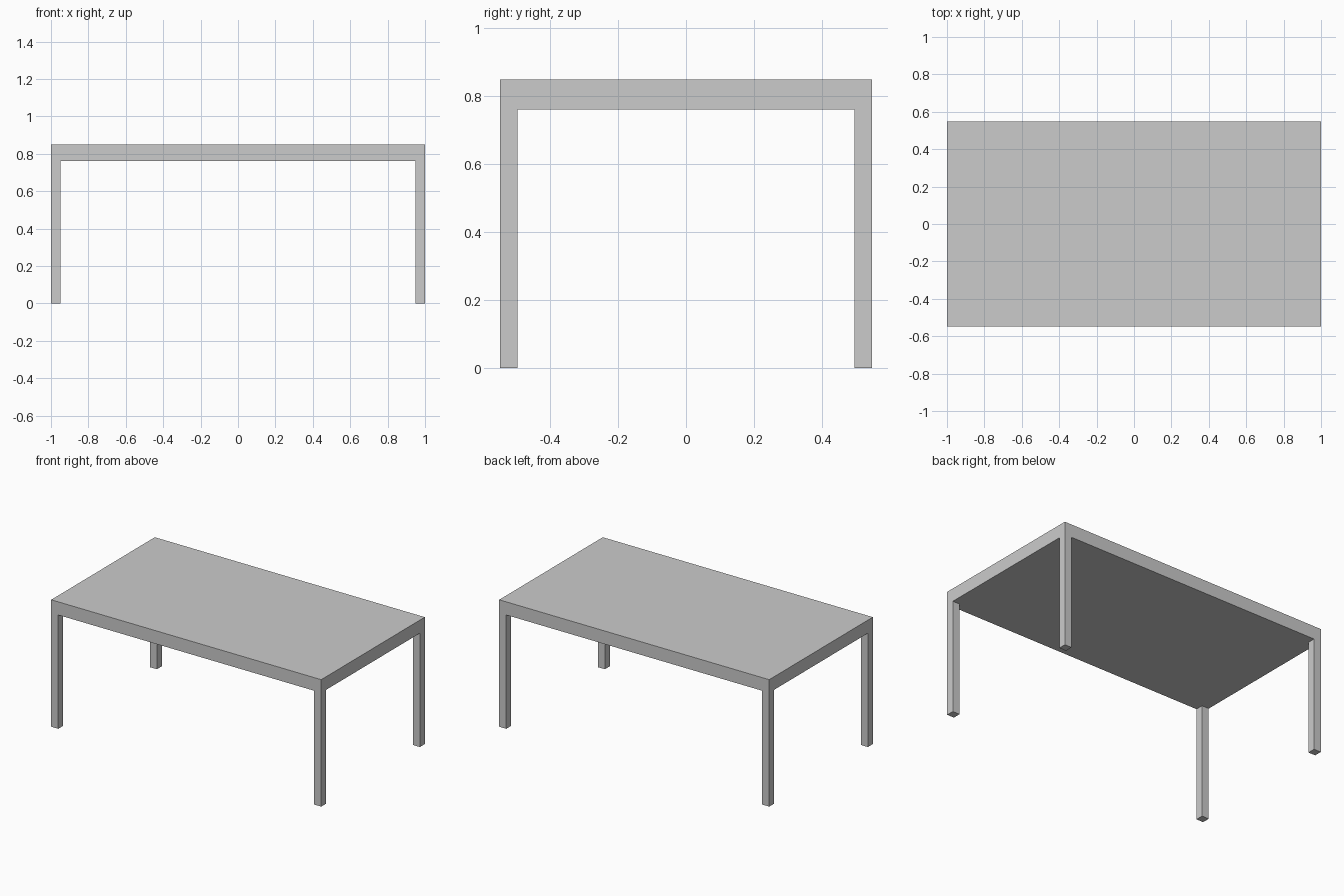
import bpy

if "Cube" in bpy.data.objects:
    bpy.data.objects.remove(bpy.data.objects["Cube"])

LENGTH, DEPTH, HEIGHT = 2.0, 1.096, 0.85
UNDERSIDE = 0.762
LEG = 0.052


def box(name, low, high):
    """Box spanning two opposite corners, with its scale applied."""
    centre = [(a + b) / 2 for a, b in zip(low, high)]
    size = [b - a for a, b in zip(low, high)]
    bpy.ops.mesh.primitive_cube_add(size=1, location=centre)
    obj = bpy.context.object
    obj.name = name
    obj.scale = size
    bpy.ops.object.transform_apply(location=False, rotation=False, scale=True)
    return obj


# Thick slab top, flat underneath
box("table_top", (-LENGTH / 2, -DEPTH / 2, UNDERSIDE), (LENGTH / 2, DEPTH / 2, HEIGHT))

# Four square legs, flush with the corners of the top
for y_name, sy in (("front", -1), ("back", 1)):
    for x_name, sx in (("left", -1), ("right", 1)):
        x = sx * (LENGTH - LEG) / 2
        y = sy * (DEPTH - LEG) / 2
        box(f"{y_name}_{x_name}_leg",
            (x - LEG / 2, y - LEG / 2, 0), (x + LEG / 2, y + LEG / 2, UNDERSIDE))
